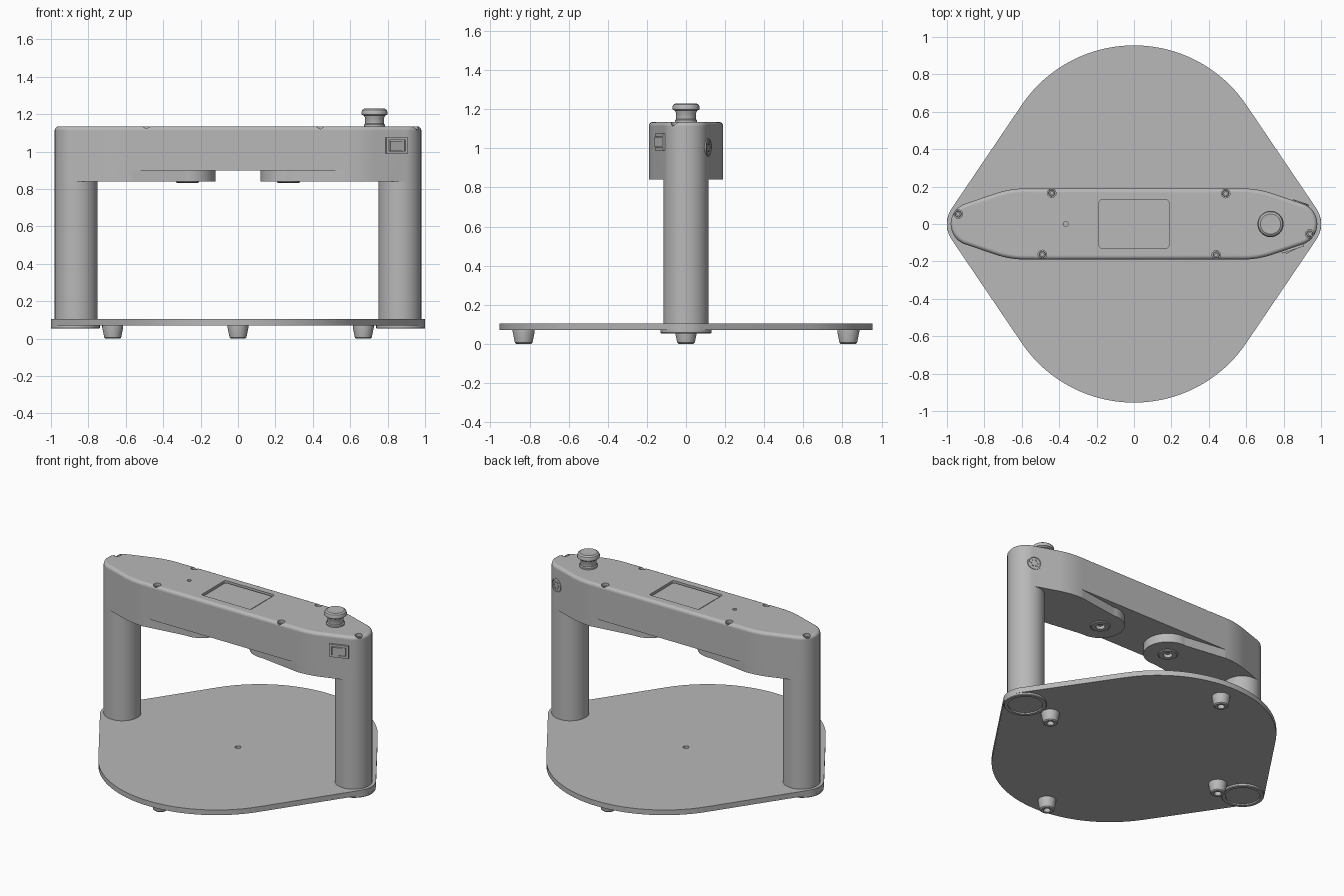
import bpy, bmesh, math
from mathutils import Vector, Matrix
from mathutils.geometry import convex_hull_2d

cube = bpy.data.objects.get("Cube")
if cube:
    bpy.data.objects.remove(cube)

grey = bpy.data.materials.new("plain grey")
grey.use_nodes = True
GREY = (0.48, 0.48, 0.48, 1)
grey.diffuse_color = GREY
for node in grey.node_tree.nodes:
    if node.type == 'BSDF_PRINCIPLED':
        node.inputs["Base Color"].default_value = GREY


def finish(name, bm):
    bmesh.ops.recalc_face_normals(bm, faces=bm.faces)
    mesh = bpy.data.meshes.new(name)
    bm.to_mesh(mesh)
    bm.free()
    mesh.materials.append(grey)
    obj = bpy.data.objects.new(name, mesh)
    bpy.context.collection.objects.link(obj)
    return obj


def activate(obj):
    bpy.ops.object.select_all(action='DESELECT')
    obj.select_set(True)
    bpy.context.view_layer.objects.active = obj


def smooth(obj):
    activate(obj)
    bpy.ops.object.shade_smooth_by_angle(angle=math.radians(32))
    return obj


def arc(x, y, r, a0=0, a1=360, n=64):
    angles = [math.radians(a0 + (a1 - a0) * i / n) for i in range(n + 1)]
    return [Vector((x + r * math.cos(a), y + r * math.sin(a))) for a in angles]


def hull(points):
    return [points[i] for i in convex_hull_2d(points)]


def prism(name, outline, z0, z1, fillet=0):
    bm = bmesh.new()
    face = bm.faces.new([bm.verts.new((p[0], p[1], z0)) for p in outline])
    top = bmesh.ops.extrude_face_region(bm, geom=[face])["geom"]
    verts = [v for v in top if isinstance(v, bmesh.types.BMVert)]
    bmesh.ops.translate(bm, verts=verts, vec=(0, 0, z1 - z0))
    if fillet:
        rim = [e for e in bm.edges if all(v in verts for v in e.verts)]
        bmesh.ops.bevel(bm, geom=rim, offset=fillet, segments=5,
                        profile=0.5, affect='EDGES')
    return finish(name, bm)


def lathe(name, profile, loc=(0, 0, 0), axis=(0, 0, 1), steps=40):
    bm = bmesh.new()
    verts = [bm.verts.new((r, 0, z)) for r, z in profile]
    edges = [bm.edges.new(pair) for pair in zip(verts, verts[1:])]
    bmesh.ops.spin(bm, geom=verts + edges, cent=(0, 0, 0), axis=(0, 0, 1),
                   angle=math.tau, steps=steps)
    bmesh.ops.remove_doubles(bm, verts=bm.verts, dist=1e-5)
    turn = Vector(axis).to_track_quat('Z', 'Y').to_matrix().to_4x4()
    bm.transform(Matrix.Translation(loc) @ turn)
    return finish(name, bm)


def rod(name, r, z0, z1, loc=(0, 0, 0), axis=(0, 0, 1), steps=32):
    return lathe(name, [(0, z0), (r, z0), (r, z1), (0, z1)], loc, axis, steps)


def block(name, size, loc, turn, tilt=0):
    bm = bmesh.new()
    bmesh.ops.create_cube(bm, size=1)
    bm.transform(Matrix.Translation(loc) @ Matrix.Rotation(turn, 4, 'Z')
                 @ Matrix.Rotation(tilt, 4, 'Z') @ Matrix.Diagonal((*size, 1)))
    return finish(name, bm)


def cut(obj, cutters):
    for c in cutters:
        mod = obj.modifiers.new("cut", 'BOOLEAN')
        mod.operation, mod.solver, mod.object = 'DIFFERENCE', 'EXACT', c
        activate(obj)
        bpy.ops.object.modifier_apply(modifier=mod.name)
        bpy.data.objects.remove(c)


SIGNS = (1, -1)
QUADS = [(sx, sy) for sx in SIGNS for sy in SIGNS]
COLUMN_X, COLUMN_R = 0.865, 0.115
PLATE_LOW, PLATE_TOP = 0.07, 0.105
BEAM_LOW, BEAM_TOP = 0.84, 1.135

# Base plate with through holes and blind holes
outline = []
for s in SIGNS:
    outline += arc(0, s * 0.23, 0.725, n=128) + arc(s * 0.85, 0, 0.15)
plate = prism("base_plate", hull(outline), PLATE_LOW, PLATE_TOP)
through = [(0, s * 0.918) for s in SIGNS] + [(a * 0.82, b * 0.235) for a, b in QUADS]
blind = [(0, 0)] + [(a * 0.413, b * 0.55) for a, b in QUADS]
cut(plate, [rod("hole_cutter", 0.024, 0, 0.2, (x, y, 0)) for x, y in through]
    + [rod("hole_cutter", 0.019, 0.085, 0.2, (x, y, 0)) for x, y in blind])
smooth(plate)

# Columns and the dished caps under them
for s, side in zip(SIGNS, ("left", "right")):
    smooth(rod(side + "_column", COLUMN_R, PLATE_TOP, BEAM_LOW,
               (s * COLUMN_X, 0, 0), steps=64))
    smooth(lathe(side + "_column_cap",
                 [(0, 0.062), (0.105, 0.062), (0.107, 0.054), (0.128, 0.054),
                  (0.131, 0.058), (0.131, 0.071), (0, 0.071)],
                 (s * 0.87, 0, 0), steps=64))

# Tapered feet with a bolt recess
for i, (x, y) in enumerate([(0.67, 0), (-0.67, 0), (0, 0.83), (0, -0.83)]):
    smooth(lathe("foot_%d" % (i + 1),
                 [(0, 0.03), (0.022, 0.03), (0.022, 0), (0.038, 0), (0.045, 0.006),
                  (0.056, 0.06), (0.056, 0.071), (0, 0.071)], (x, y, 0)))

# Beam outline: long straight sides, easing into rounded ends
outline = []
for sx, sy in QUADS:
    taper = arc(0.58, -0.31, 0.5, 90, 72, 10)
    outline += [Vector((sx * p.x, sy * p.y)) for p in taper]
for s in SIGNS:
    outline += arc(s * COLUMN_X, 0, COLUMN_R)
beam = prism("beam", hull(outline), BEAM_LOW, BEAM_TOP, 0.022)

# Underside pocket that leaves two tongues reaching to the middle
left_edge = ([Vector((-0.57, 0.3)), Vector((-0.57, 0.189))]
             + arc(-0.27, 0, 0.15, 97, -97, 32)
             + [Vector((-0.57, -0.189)), Vector((-0.57, -0.3))])
right_edge = [Vector((-p.x, p.y)) for p in reversed(left_edge)]
cut(beam, [prism("pocket_cutter", left_edge + right_edge, 0.7, 0.90)])

# Screen recess with a raised glass inside
def rounded(w, h, r):
    pts = []
    for sx, sy in QUADS:
        pts += arc(sx * (w - r), sy * (h - r), r, n=24)
    return hull(pts)


cut(beam, [prism("screen_cutter", rounded(0.186, 0.128, 0.012), 1.12, 1.2)])
prism("screen_glass", rounded(0.174, 0.116, 0.006), 1.119, 1.127)

# Screw holes and heads along the top, plus an indicator hole
screws = [(-0.44, 0.165), (-0.49, -0.163), (-0.94, 0.053)]
screws += [(-x, -y) for x, y in screws]
cut(beam, [rod("screw_cutter", 0.023, 1.105, 1.2, (x, y, 0), steps=24)
           for x, y in screws])
cut(beam, [rod("indicator_cutter", 0.013, 1.115, 1.2, (-0.365, 0, 0), steps=20)])
for i, (x, y) in enumerate(screws):
    smooth(lathe("screw_%d" % (i + 1),
                 [(0, 1.108), (0.008, 1.108), (0.008, 1.119), (0.015, 1.119),
                  (0.017, 1.116), (0.017, 1.104), (0, 1.104)], (x, y, 0), steps=24))

# Ringed sensors under the tongues
cut(beam, [rod("sensor_cutter", 0.028, 0.8, 0.865, (s * 0.27, 0, 0)) for s in SIGNS])
for s, side in zip(SIGNS, ("left", "right")):
    smooth(lathe(side + "_sensor_ring",
                 [(0.028, 0.845), (0.028, 0.832), (0.055, 0.832), (0.062, 0.837),
                  (0.062, 0.845), (0.028, 0.845)], (s * 0.27, 0, 0)))
    smooth(rod(side + "_sensor_lens", 0.015, 0.845, 0.87, (s * 0.27, 0, 0)))

smooth(beam)
weighted = beam.modifiers.new("weighted normals", 'WEIGHTED_NORMAL')
weighted.keep_sharp = True

# Push button on top
smooth(lathe("stop_button_neck",
             [(0, 1.13), (0.056, 1.13), (0.056, 1.145), (0.05, 1.15), (0.05, 1.18),
              (0.056, 1.19), (0.056, 1.198), (0, 1.198)], (0.73, 0, 0), steps=48))
smooth(lathe("stop_button_head",
             [(0, 1.193), (0.06, 1.193), (0.069, 1.199), (0.07, 1.21), (0.065, 1.223),
              (0.054, 1.23), (0.04, 1.229), (0, 1.229)], (0.73, 0, 0), steps=48))

# Rocker switch on the slanted front face
slant = math.radians(18.8)
out = Vector((math.sin(slant), -math.cos(slant), 0))
seat = Vector((0.847, -0.127, 1.032))
bezel = block("switch_bezel", (0.122, 0.02, 0.086), seat + out * 0.002, slant)
cut(bezel, [block("bezel_cutter", (0.092, 0.02, 0.058), seat + out * 0.013, slant)])
block("switch_rocker", (0.086, 0.014, 0.052), seat + out * 0.008, slant, math.radians(8))

# Round connector on the slanted back face
axis = Vector((out.x, -out.y, 0))
across = Vector((-axis.y, axis.x, 0))
seat = Vector((0.89, 0.1125, 1.005))
smooth(lathe("connector_shell",
             [(0, -0.01), (0.046, -0.01), (0.046, 0.004), (0.038, 0.006),
              (0.036, 0.002), (0, 0.002)], seat, axis))
for i in range(6):
    a = math.tau * i / 6
    pin = seat + across * 0.022 * math.cos(a) + Vector((0, 0, 0.022 * math.sin(a)))
    smooth(rod("connector_pin_%d" % (i + 1), 0.006, 0, 0.006, pin, axis, 12))
